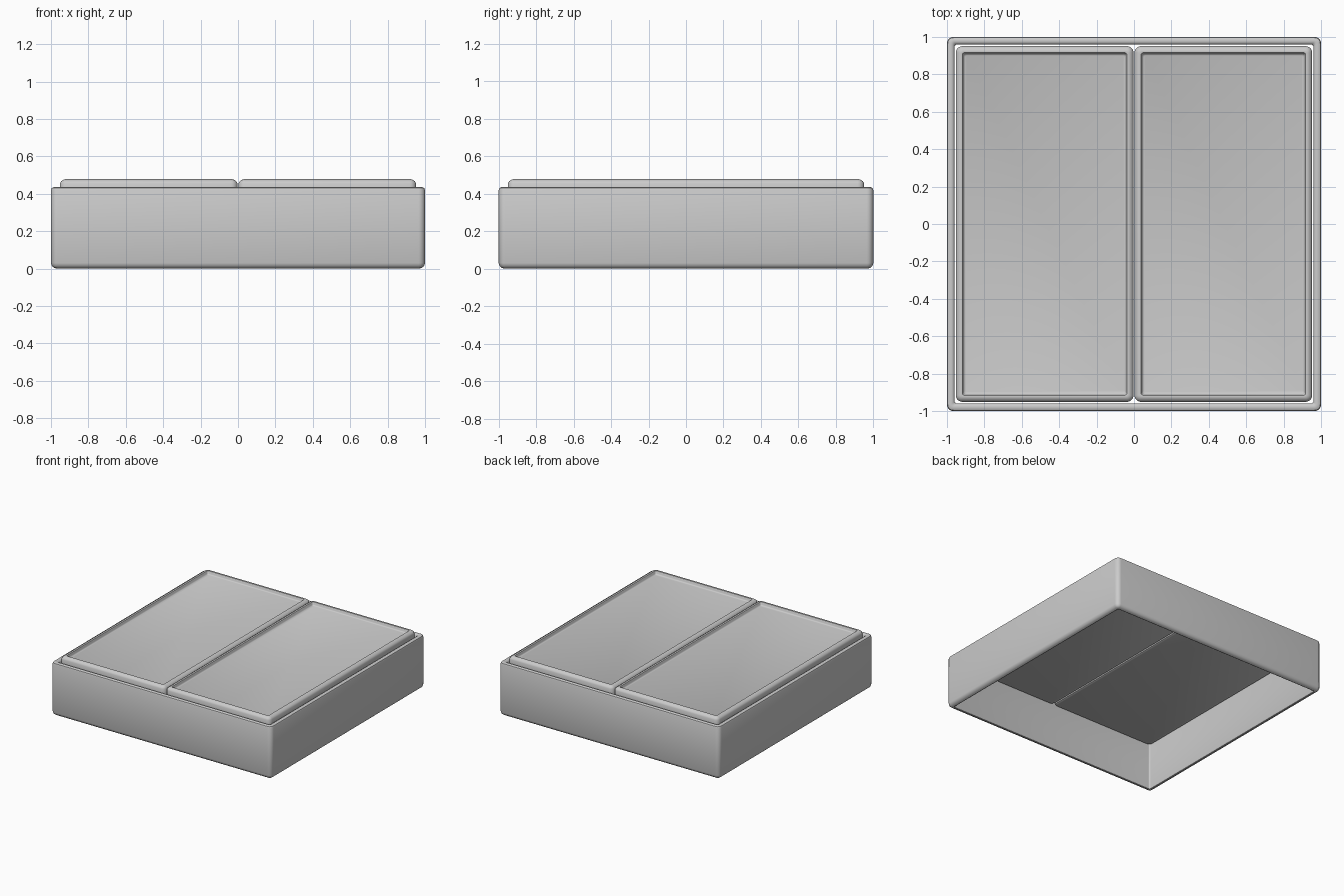
import bpy
from math import pi, sin, cos, radians

if "Cube" in bpy.data.objects:
    bpy.data.objects.remove(bpy.data.objects["Cube"])


def rounded_loop(cx, hx, hy, r, z, n=5):
    """Points of a rounded rectangle at height z."""
    pts = []
    for k, (sx, sy) in enumerate([(1, 1), (-1, 1), (-1, -1), (1, -1)]):
        for i in range(n + 1):
            a = k * pi / 2 + i / n * pi / 2
            pts.append((cx + sx * (hx - r) + r * cos(a),
                        sy * (hy - r) + r * sin(a), z))
    return pts


def loft(name, cx, hx, hy, r, profile, closed):
    """Sweep an (inset, z) profile around a rounded rectangle."""
    verts, faces = [], []
    for d, z in profile:
        verts += rounded_loop(cx, hx - d, hy - d, max(r - d, 0.012), z)
    n, m = len(verts) // len(profile), len(profile)
    for j in range(m if closed else m - 1):
        a, b = j * n, (j + 1) % m * n
        for i in range(n):
            k = (i + 1) % n
            faces.append((a + i, a + k, b + k, b + i))
    if not closed:
        faces.append(tuple(reversed(range(n))))
        faces.append(tuple(range((m - 1) * n, m * n)))
    mesh = bpy.data.meshes.new(name)
    mesh.from_pydata(verts, [], faces)
    ob = bpy.data.objects.new(name, mesh)
    bpy.context.collection.objects.link(ob)
    bpy.ops.object.select_all(action='DESELECT')
    ob.select_set(True)
    bpy.context.view_layer.objects.active = ob
    bpy.ops.object.shade_smooth_by_angle(angle=radians(35))
    return ob


# Open frame: four thin walls with softened edges
loft("frame", 0, 1, 1, 0.035, [
    (0.032, 0.0), (0.017, 0.004), (0.005, 0.014), (0, 0.03),
    (0, 0.42), (0.004, 0.43), (0.013, 0.435),
    (0.027, 0.435), (0.036, 0.43), (0.041, 0.42),
    (0.041, 0.015), (0.038, 0.003)], True)

# Two thick panels with a raised lip around a shallow recess
panel_profile = [
    (0.015, 0.37), (0.004, 0.375), (0, 0.386), (0, 0.455),
    (0.006, 0.466), (0.017, 0.474), (0.028, 0.478), (0.035, 0.476),
    (0.039, 0.468), (0.041, 0.458), (0.044, 0.453), (0.05, 0.45)]
for name, side in (("left_panel", -1), ("right_panel", 1)):
    loft(name, side * 0.4775, 0.475, 0.951, 0.035, panel_profile, False)
